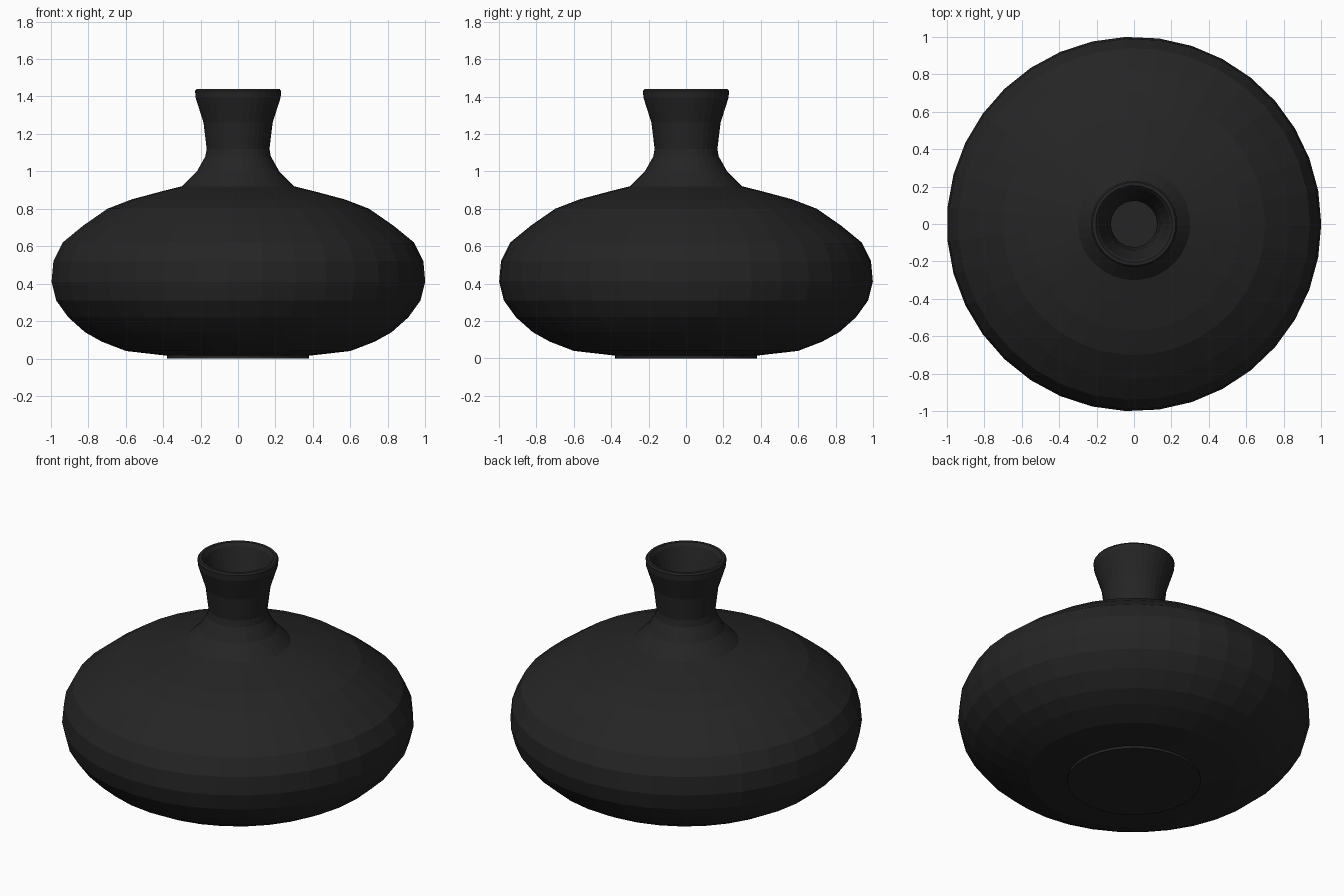
import bpy, bmesh, math

SIDES = 35

cube = bpy.data.objects.get("Cube")
if cube:
    bpy.data.objects.remove(cube, do_unlink=True)

# Glaze colour
glaze = bpy.data.materials.new("black_glaze")
glaze.use_nodes = True
colour = (0.018, 0.018, 0.018, 1)
glaze.diffuse_color = colour
glaze.node_tree.nodes["Principled BSDF"].inputs["Base Color"].default_value = colour


def lathe(name, profile):
    """Spin a (radius, height) profile round z and cap both ends."""
    bm = bmesh.new()
    rings = []
    for r, z in profile:
        angles = [2 * math.pi * i / SIDES for i in range(SIDES)]
        rings.append([bm.verts.new((r * math.cos(a), r * math.sin(a), z)) for a in angles])
    for low, high in zip(rings, rings[1:]):
        for i in range(SIDES):
            j = (i + 1) % SIDES
            bm.faces.new((low[i], low[j], high[j], high[i]))
    bm.faces.new(rings[0][::-1])
    bm.faces.new(rings[-1])
    bmesh.ops.recalc_face_normals(bm, faces=bm.faces)
    mesh = bpy.data.meshes.new(name)
    bm.to_mesh(mesh)
    bm.free()
    mesh.materials.append(glaze)
    obj = bpy.data.objects.new(name, mesh)
    bpy.context.collection.objects.link(obj)
    return obj


# Outer wall: foot, belly, shoulder, neck
foot = [(0.38, 0), (0.38, 0.015)]
belly = [(0.60, 0.04), (0.73, 0.09), (0.82, 0.14), (0.91, 0.22), (0.975, 0.31),
         (1.0, 0.41), (0.99, 0.52), (0.94, 0.62), (0.83, 0.71), (0.70, 0.80)]
shoulder = [(0.57, 0.85), (0.42, 0.89), (0.30, 0.92), (0.22, 1.0)]
neck = [(0.175, 1.08), (0.168, 1.12), (0.185, 1.26), (0.228, 1.395)]
lip = [(0.23, 1.43), (0.222, 1.44), (0.205, 1.44), (0.19, 1.42)]

# Inner wall: neck and body set in by the wall thickness, down to a flat floor
WALL = 0.045
inner_neck = [(r - WALL, z) for r, z in reversed(neck[:-1])]
inner_body = [(r - WALL, z - WALL * 0.6) for r, z in reversed(belly[3:] + shoulder)]
floor = [(0.72, 0.14), (0.56, 0.09), (0.36, 0.06)]

lathe("vase", foot + belly + shoulder + neck + lip + inner_neck + inner_body + floor)
